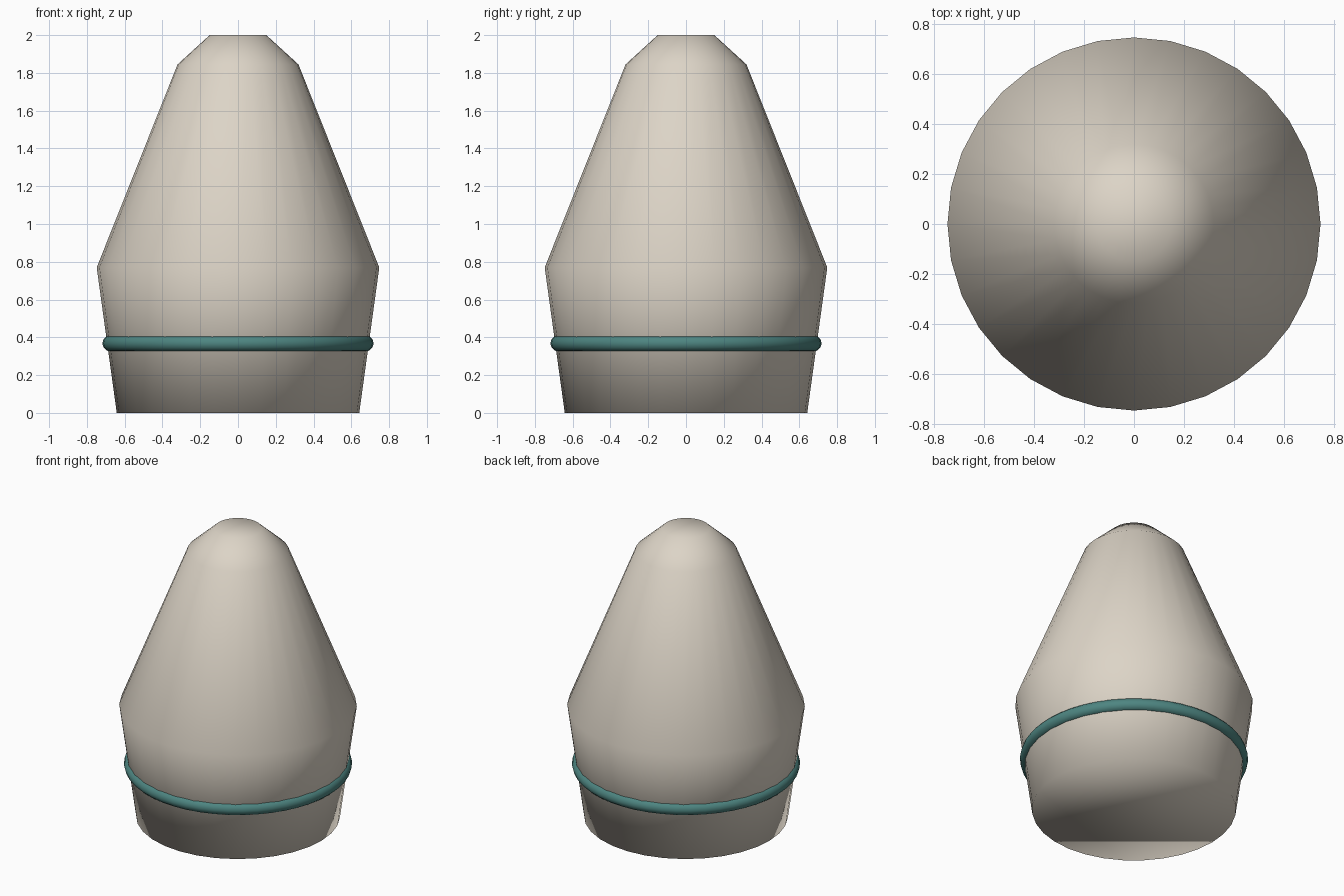
import bpy, bmesh, math

if "Cube" in bpy.data.objects:
    bpy.data.objects.remove(bpy.data.objects["Cube"])


def material(name, color):
    m = bpy.data.materials.new(name)
    m.diffuse_color = (*color, 1)
    m.use_nodes = True
    m.node_tree.nodes["Principled BSDF"].inputs["Base Color"].default_value = m.diffuse_color
    return m


def lathe(name, profile, sides, mat):
    """Capped, fully smooth solid of revolution from (radius, z) pairs."""
    bm = bmesh.new()
    rings = []
    for r, z in profile:
        rings.append([bm.verts.new((r * math.cos(2 * math.pi * i / sides),
                                    r * math.sin(2 * math.pi * i / sides), z))
                      for i in range(sides)])
    for lo, hi in zip(rings, rings[1:]):
        for i in range(sides):
            j = (i + 1) % sides
            bm.faces.new((lo[i], lo[j], hi[j], hi[i]))
    bm.faces.new(rings[0][::-1])
    bm.faces.new(rings[-1])
    for f in bm.faces:
        f.smooth = True
    mesh = bpy.data.meshes.new(name)
    bm.to_mesh(mesh)
    bm.free()
    mesh.materials.append(mat)
    obj = bpy.data.objects.new(name, mesh)
    bpy.context.collection.objects.link(obj)
    return obj


cream = material("cream", (0.72, 0.66, 0.57))
teal = material("teal", (0.075, 0.235, 0.22))

# Tapered blunt-nosed body
lathe("body", [(0.642, 0), (0.748, 0.77), (0.32, 1.845), (0.15, 2.0)], 32, cream)

# Raised band around the lower body
bpy.ops.mesh.primitive_torus_add(major_radius=0.675, minor_radius=0.043,
                                 major_segments=48, minor_segments=12,
                                 location=(0, 0, 0.368))
band = bpy.context.object
band.name = "band"
band.data.materials.append(teal)
bpy.ops.object.shade_smooth()
